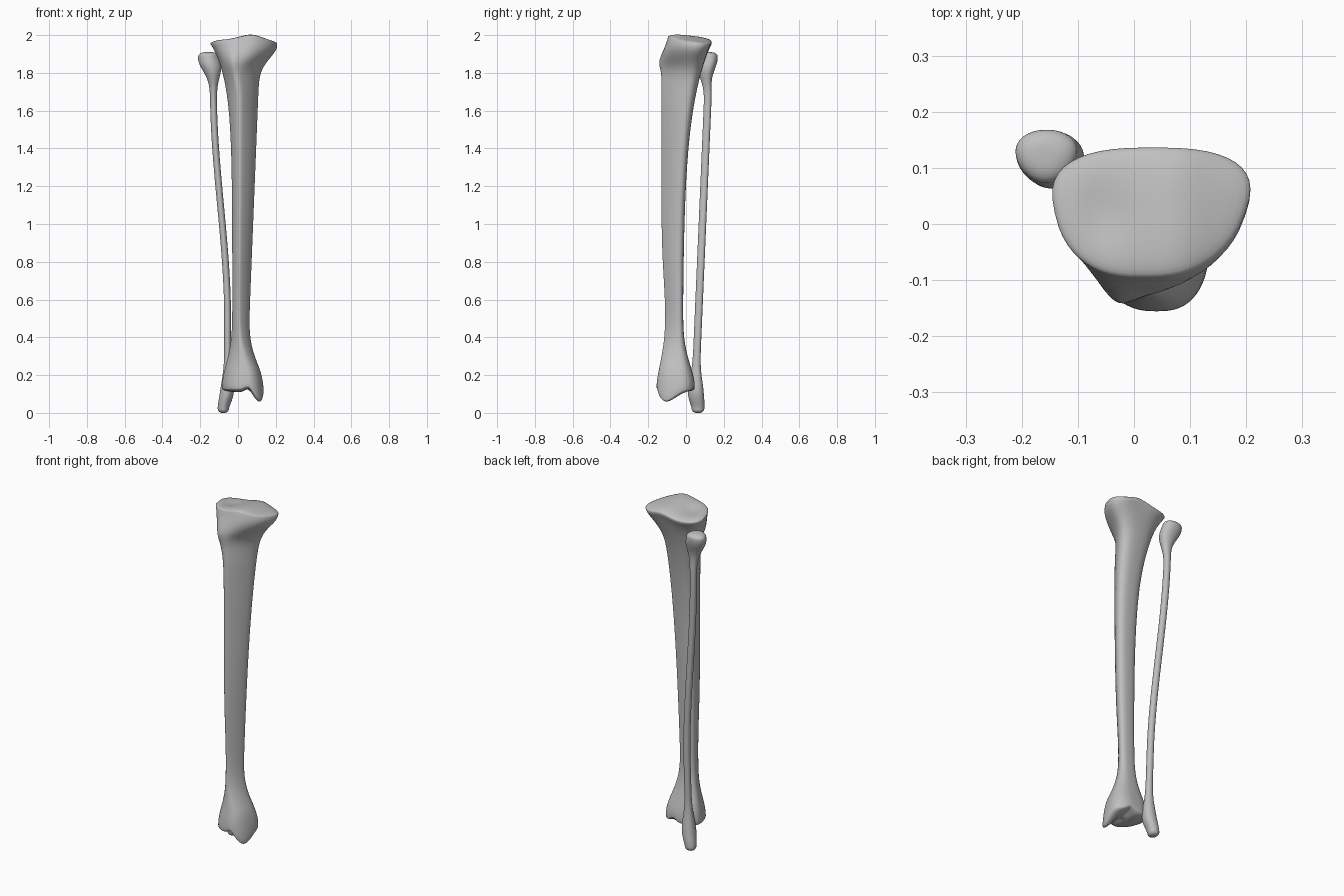
import bpy, bmesh
from math import sin, cos, pi, exp, copysign
from mathutils import Vector

if "Cube" in bpy.data.objects:
    bpy.data.objects.remove(bpy.data.objects["Cube"])

GREY = (0.52, 0.52, 0.52, 1)
bone = bpy.data.materials.new("bone_grey")
bone.use_nodes = True
bone.diffuse_color = GREY
bone.node_tree.nodes["Principled BSDF"].inputs["Base Color"].default_value = GREY
SIDES = 48
RINGS = 100


def bump(value, centre, width):
    """Soft hill of height one."""
    return exp(-((value - centre) / width) ** 2)


def ramp(value, start, end):
    """Smooth rise from zero to one."""
    t = min(max((value - start) / (end - start), 0), 1)
    return t * t * (3 - 2 * t)


def rounded(value, power):
    """Superellipse version of a sine or cosine."""
    return copysign(abs(value) ** (2 / power), value)


def make_ring(z, section, power):
    """Rounded section filling its bounds, pinched to a crest at the front."""
    left, right, front, back, crest, pinch = section(z)
    middle, half = (left + right) / 2, (right - left) / 2
    points = []
    for i in range(SIDES):
        angle = 2 * pi * i / SIDES
        across = rounded(cos(angle), power)
        depth = (1 + rounded(sin(angle), power)) / 2
        squeeze = pinch * (1 - depth) ** 1.4
        x = middle + half * across * (1 - squeeze) + (crest - middle) * squeeze
        points.append(Vector((x, front + (back - front) * depth, z)))
    low = min(p.x for p in points)
    high = max(p.x for p in points)
    for p in points:
        p.x = left + (p.x - low) * (right - left) / (high - low)
    return points


def make_cap(points, rise):
    """Concentric rings that round over the end of a bone."""
    middle = sum(points, Vector()) / SIDES
    rings = []
    for i in range(1, 9):
        scale = cos(pi / 2 * i / 9)
        lift = Vector((0, 0, rise * (1 - scale ** 3) ** 0.5))
        rings.append([middle + (p - middle) * scale + lift for p in points])
    return rings


def make_bone(name, bottom, top, section, power, cap_height, shape=None):
    """Skin the rings from bottom to top and close both ends."""
    rings = []
    for i in range(RINGS + 1):
        z = bottom + (top - bottom) * i / RINGS
        rings.append(make_ring(z, section, power))
    lower_cap = make_cap(rings[0], -cap_height)
    upper_cap = make_cap(rings[-1], cap_height)
    rings = lower_cap[::-1] + rings + upper_cap

    bm = bmesh.new()
    loops = [[bm.verts.new(p) for p in ring] for ring in rings]
    for lower, upper in zip(loops, loops[1:]):
        for i in range(SIDES):
            bm.faces.new((lower[i - 1], lower[i], upper[i], upper[i - 1]))
    bm.faces.new(loops[0][::-1])
    bm.faces.new(loops[-1])
    if shape:
        for vertex in bm.verts:
            shape(vertex.co)
    for face in bm.faces:
        face.smooth = True
    mesh = bpy.data.meshes.new(name)
    bm.to_mesh(mesh)
    bm.free()
    mesh.materials.append(bone)
    bpy.context.collection.objects.link(bpy.data.objects.new(name, mesh))


def shin_section(z):
    """Triangular shaft that flares into the knee and the ankle."""
    ankle = bump(z, 0.13, 0.18)
    knee = bump(z, 1.95, 0.1)
    long_flare = exp((z - 1.95) / 0.2)
    back_flare = exp((z - 1.95) / 0.35)
    left = -0.03 - 0.055 * ankle - 0.11 * long_flare
    right = 0.04 + 0.04 * z + 0.09 * ankle + 0.09 * knee
    front = -0.13 + 0.02 * bump(z, 0.5, 0.3) - 0.03 * ankle
    front += 0.035 * bump(z, 1.97, 0.06)
    back = -0.018 + 0.063 * ankle + 0.15 * back_flare
    crest = 0.08 * ankle - 0.03 * bump(z, 1.85, 0.1)
    pinch = 0.72 - 0.4 * ankle - 0.4 * knee
    return left, right, front, back, crest, pinch


def shape_shin(p):
    # Knee plateau: central rise, shallow socket, slope to the back
    plateau = 0.02 * bump(p.x, 0.07, 0.07) - 0.11 * p.y
    plateau -= 0.012 * bump(p.x, -0.05, 0.04) * bump(p.y, 0.02, 0.06)
    # Ankle end: inner knob hanging down beside an arched joint surface
    knob = 0.062 * bump(p.x, 0.12, 0.045) * bump(p.y, -0.11, 0.075)
    arch = 0.02 * bump(p.x, 0.055, 0.025)
    # Raised patch below the knee at the front
    if p.y < -0.06:
        p.y -= 0.015 * bump(p.z, 1.86, 0.05) * bump(p.x, -0.03, 0.035)
    p.z += ramp(p.z, 1.86, 1.96) * plateau + ramp(p.z, 0.24, 0.12) * (arch - knob)


def calf_section(z):
    """Slim leaning shaft with a knobby head and a pointed foot."""
    head = bump(z, 1.86, 0.09)
    foot = bump(z, 0.1, 0.11)
    x = -0.055 - 0.075 * ramp(z, 0.5, 1.7)
    x -= 0.027 * bump(z, 1.9, 0.08) + 0.025 * bump(z, 0, 0.08)
    y = 0.044 + 0.043 * z - 0.015 * bump(z, 1.8, 0.08)
    y += 0.02 * bump(z, 0, 0.08)
    width = 0.018 + 0.019 * foot + 0.04 * head
    depth = 0.02 + 0.022 * foot + 0.03 * head
    return x - width, x + width, y - depth, y + depth, x, 0.3


make_bone("shin_bone", 0.13, 1.96, shin_section, 2.7, 0.02, shape_shin)
make_bone("calf_bone", 0.025, 1.885, calf_section, 2.1, 0.025)
